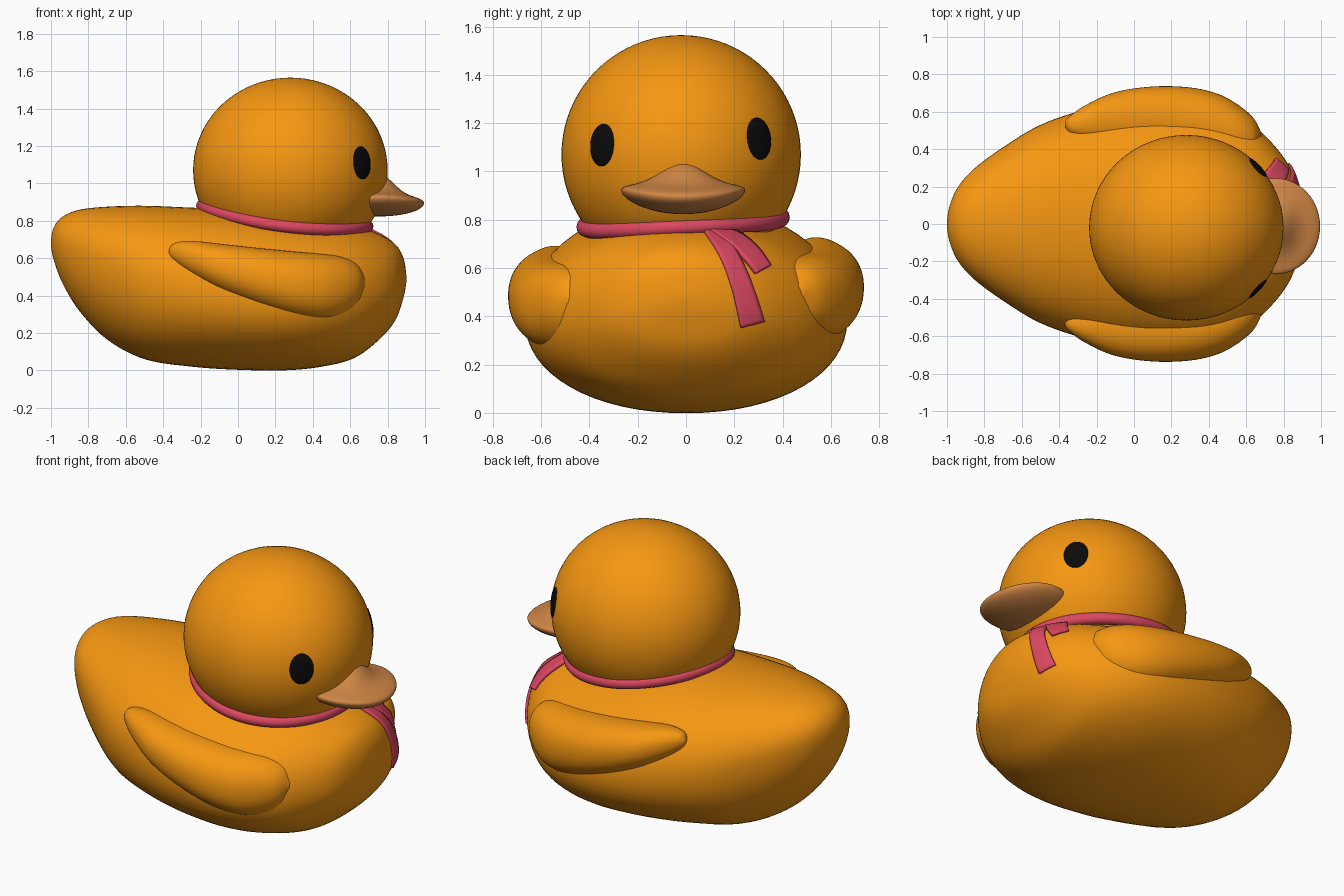
import bpy, bmesh
from math import sin, cos, pi, sqrt, exp
from mathutils import Vector
from mathutils.bvhtree import BVHTree

if "Cube" in bpy.data.objects:
    bpy.data.objects.remove(bpy.data.objects["Cube"])


def material(name, rgb):
    m = bpy.data.materials.new(name)
    m.diffuse_color = (*rgb, 1)
    m.use_nodes = True
    m.node_tree.nodes["Principled BSDF"].inputs["Base Color"].default_value = m.diffuse_color
    return m


ORANGE = material("orange", (0.92, 0.31, 0.006))
BEAK = material("beak_tan", (0.63, 0.24, 0.06))
PINK = material("ribbon_pink", (0.72, 0.065, 0.12))
BLACK = material("eye_black", (0.003, 0.003, 0.003))


def finish(name, bm, mat, recalc=True):
    if recalc:
        bmesh.ops.recalc_face_normals(bm, faces=bm.faces)
    for f in bm.faces:
        f.smooth = True
    me = bpy.data.meshes.new(name)
    bm.to_mesh(me)
    bm.free()
    me.materials.append(mat)
    ob = bpy.data.objects.new(name, me)
    bpy.context.collection.objects.link(ob)
    return ob


def spline(pts, steps):
    """Catmull-Rom through tuples of any length."""
    p = [pts[0]] + list(pts) + [pts[-1]]
    out = []
    for i in range(1, len(p) - 2):
        for s in range(steps):
            t = s / steps
            out.append([0.5 * (2 * b + (c - a) * t + (2 * a - 5 * b + 4 * c - d) * t * t
                               + (3 * b - a - 3 * c + d) * t ** 3)
                        for a, b, c, d in zip(*p[i - 1:i + 3])])
    out.append(list(pts[-1]))
    return out


def bridge(bm, rings, closed=True):
    for r0, r1 in zip(rings, rings[1:]):
        n = len(r0)
        for i in range(n if closed else n - 1):
            j = (i + 1) % n
            bm.faces.new((r0[i], r0[j], r1[j], r1[i]))


def loft(name, stations, mat, power=2.1, side=1, lift=0, seg=64):
    """Stations: x, top z, bottom z, half width, z of widest line, centre y."""
    bm = bmesh.new()
    rings = []
    for x, top, bot, w, zw, yc in spline(stations, 6):
        ring = []
        for k in range(seg):
            c, s = cos(2 * pi * k / seg), sin(2 * pi * k / seg)
            cy = abs(c) ** (2 / power) * (1 if c >= 0 else -1)
            cz = abs(s) ** (2 / power)
            z = zw + (top - zw) * cz if s >= 0 else zw - (zw - bot) * cz
            ring.append(bm.verts.new((x, side * (yc + w * cy), z + lift)))
        rings.append(ring)
    bridge(bm, rings)
    bm.faces.new(rings[0])
    bm.faces.new(rings[-1])
    return finish(name, bm, mat)


# Body: egg-shaped hull with raised tail
body_rows = [
    (-1.0, .70, .66, .02, .68), (-.985, .765, .59, .10, .68), (-.94, .82, .47, .20, .67),
    (-.85, .858, .32, .30, .64), (-.70, .875, .165, .41, .58), (-.50, .88, .06, .53, .50),
    (-.25, .87, .02, .615, .44), (0, .86, .003, .66, .40), (.25, .83, 0, .665, .38),
    (.45, .80, .02, .63, .39), (.62, .775, .065, .54, .40), (.75, .73, .16, .42, .42),
    (.84, .675, .265, .29, .44), (.885, .60, .39, .15, .47), (.90, .51, .47, .03, .49)]
body = loft("body", [(*r, 0) for r in body_rows], ORANGE)

# Wings: x, top z, bottom z, outermost y, half thickness
wing_rows = [
    (-.37, .645, .625, .545, .01), (-.34, .68, .58, .58, .05), (-.25, .692, .51, .64, .10),
    (-.10, .677, .425, .705, .15), (.10, .655, .345, .735, .17), (.30, .635, .285, .73, .18),
    (.45, .622, .265, .695, .18), (.56, .605, .285, .635, .16), (.64, .565, .345, .565, .12),
    (.68, .49, .45, .49, .03)]
wing_stations = [(x, t, b, w, (t + b) / 2, y - w) for x, t, b, y, w in wing_rows]
loft("wing_right", wing_stations, ORANGE, 2.2, -1, 0)
loft("wing_left", wing_stations, ORANGE, 2.2, 1, .035)

# Head
HC, HR = Vector((.28, -.02, 1.07)), Vector((.52, .496, .495))
bm = bmesh.new()
bmesh.ops.create_uvsphere(bm, u_segments=64, v_segments=40, radius=1)
for v in bm.verts:
    v.co = HC + v.co * HR
finish("head", bm, ORANGE)


# Eyes: oval patches lying on the head surface
def eye(name, y, z):
    bm = bmesh.new()
    dy, dz = (y - HC.y) / HR.y, (z - HC.z) / HR.z
    n = Vector((sqrt(1 - dy * dy - dz * dz), dy, dz))
    u = Vector((0, 0, 1)).cross(n).normalized()
    up = n.cross(u)
    rings = []
    for r, lift in ((.05, 1.012), (.5, 1.011), (.9, 1.008), (1, 1.003), (1.0, .97)):
        ring = []
        for k in range(32):
            a = 2 * pi * k / 32
            d = (n + u * (.132 * r * cos(a)) + up * (.18 * r * sin(a))).normalized()
            ring.append(bm.verts.new(HC + d * HR * lift))
        rings.append(ring)
    bridge(bm, rings)
    bm.faces.new(rings[0])
    finish(name, bm, BLACK)


eye("eye_right", -.35, 1.11)
eye("eye_left", .305, 1.137)

# Beak: flattened lens with a ridge rising toward the head
bm = bmesh.new()
bmesh.ops.create_uvsphere(bm, u_segments=56, v_segments=32, radius=1)
for v in bm.verts:
    x, y, z = v.co
    px = .755 + .24 * x
    ridge = .095 * exp(-(y / .48) ** 2) * exp(-(max(px - .77, 0) / .09) ** 2) * max(z, 0) ** .5
    pz = .895 + (.05 if z > 0 else .072) * z + ridge + .028 * y * y
    v.co = (px, -.012 + .257 * y, pz)
finish("beak", bm, BEAK)

# Neck band: tilted, slightly wavy ring
bm = bmesh.new()
rings = []
for k in range(97):
    a = 2 * pi * k / 96
    z = .8075 - .055 * cos(a) + .02 * sin(a) + .0175 * cos(2 * a)
    ring = []
    for j in range(14):
        b = 2 * pi * j / 14
        r = .032 * cos(b)
        ring.append(bm.verts.new((.25 + (.442 + r) * cos(a), -.012 + (.41 + r) * sin(a),
                                  z + .033 * sin(b))))
    rings.append(ring)
bridge(bm, rings)
bmesh.ops.remove_doubles(bm, verts=bm.verts, dist=.0001)
finish("neck_ribbon", bm, PINK)

# Ribbon tails: strips draped over the chest
tmp = bmesh.new()
tmp.from_mesh(body.data)
chest = BVHTree.FromBMesh(tmp)
tmp.free()


def ribbon_tail(name, left, right, offset):
    """Left and right edges are (y, z) points seen from the front."""
    bm = bmesh.new()
    rows = []
    for (y0, z0), (y1, z1) in zip(spline(left, 8), spline(right, 8)):
        row = []
        for k in range(7):
            t = k / 6
            y, z = y0 + (y1 - y0) * t, z0 + (z1 - z0) * t
            hit, nor, _, _ = chest.ray_cast(Vector((2, y, z)), Vector((-1, 0, 0)))
            row.append(bm.verts.new(hit + nor * offset))
        rows.append(row)
    bridge(bm, rows, closed=False)
    bmesh.ops.recalc_face_normals(bm, faces=bm.faces)
    if sum(f.normal.x for f in bm.faces) < 0:
        bmesh.ops.reverse_faces(bm, faces=bm.faces)
    ob = finish(name, bm, PINK, recalc=False)
    mod = ob.modifiers.new("thickness", "SOLIDIFY")
    mod.thickness = .02
    mod.offset = -1


ribbon_tail("ribbon_tail_long", [(.07, .755), (.14, .645), (.19, .51), (.225, .355)],
            [(.15, .755), (.21, .66), (.27, .53), (.32, .38)], .014)
ribbon_tail("ribbon_tail_short", [(.10, .745), (.18, .69), (.24, .63), (.285, .575)],
            [(.14, .758), (.22, .735), (.29, .68), (.345, .605)], .018)
